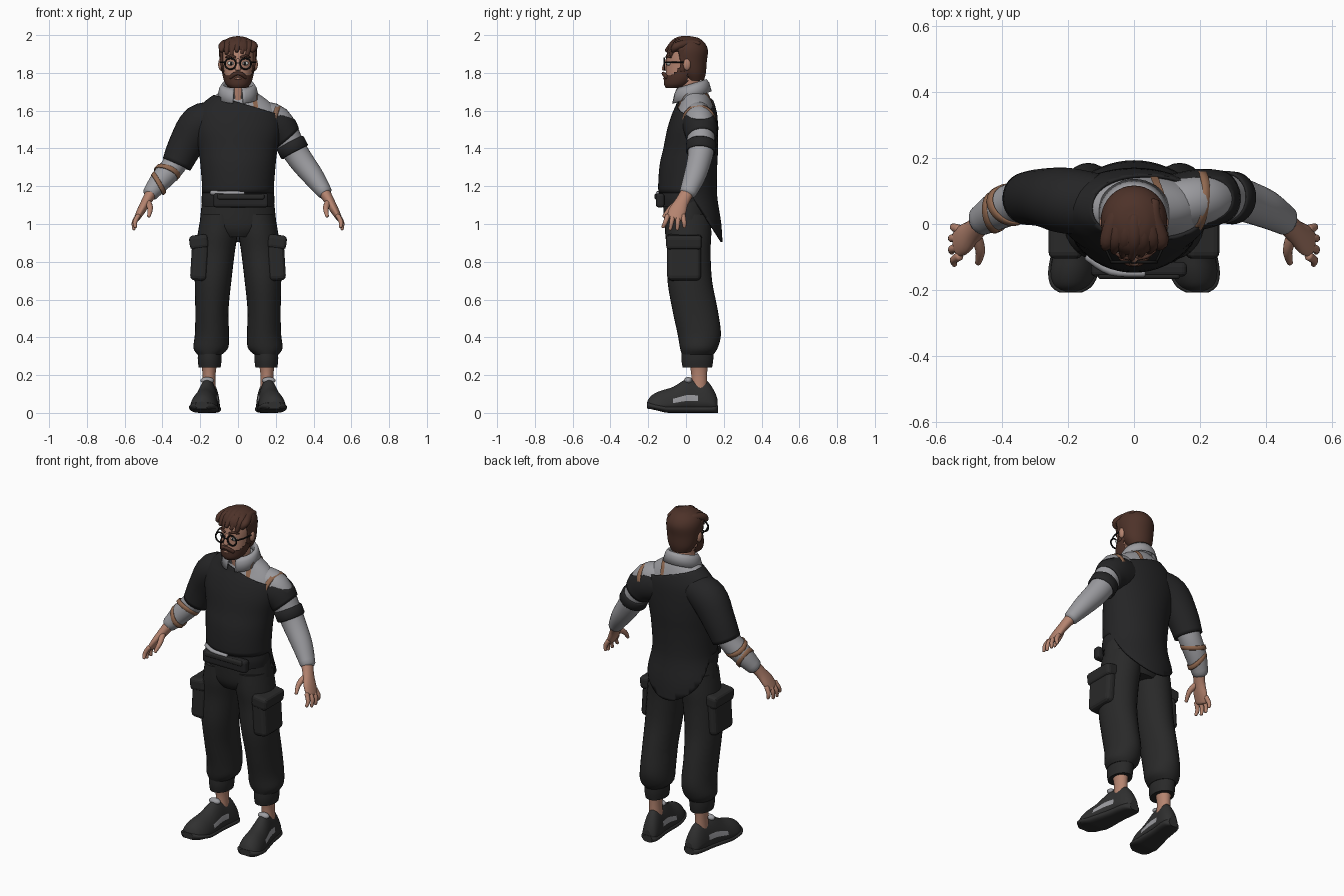
import bpy, bmesh, math
from mathutils import Vector, Matrix

if "Cube" in bpy.data.objects:
    bpy.data.objects.remove(bpy.data.objects["Cube"])


def material(name, *rgb):
    m = bpy.data.materials.new(name)
    m.use_nodes = True
    m.diffuse_color = (*rgb, 1)
    m.node_tree.nodes["Principled BSDF"].inputs["Base Color"].default_value = (*rgb, 1)
    return m


KNIT = material("black knit", .018, .018, .019)
TROUSER = material("charcoal cloth", .022, .022, .022)
SHIRT = material("grey shirt", .33, .33, .35)
SKIN = material("skin", .46, .23, .16)
HAIR = material("brown hair", .075, .032, .022)
TAN = material("tan strap", .28, .14, .08)
SHOE = material("dark shoe", .03, .03, .03)
FRAME = material("frame black", .008, .008, .008)
WHITE = material("eye white", .6, .62, .6)


def finish(name, bm, mats, thick=0, paint=None, smooth=True):
    bmesh.ops.recalc_face_normals(bm, faces=bm.faces)
    for f in bm.faces:
        f.smooth = smooth and len(f.verts) < 6
        if paint and paint(f.calc_center_median()):
            f.material_index = 1
    me = bpy.data.meshes.new(name)
    bm.to_mesh(me)
    bm.free()
    ob = bpy.data.objects.new(name, me)
    bpy.context.collection.objects.link(ob)
    for m in mats:
        me.materials.append(m)
    if thick:
        mod = ob.modifiers.new("thickness", "SOLIDIFY")
        mod.thickness = thick
    return ob


def surface(name, rows, mats, closed=True, caps=True, thick=0, planes=(), keep=None, paint=None):
    """Skin a list of point rows, then trim it."""
    bm = bmesh.new()
    grid = [[bm.verts.new(p) for p in row] for row in rows]
    n = len(grid[0])
    for r0, r1 in zip(grid, grid[1:]):
        for i in range(n if closed else n - 1):
            j = (i + 1) % n
            bm.faces.new((r0[i], r0[j], r1[j], r1[i]))
    if caps:
        bm.faces.new(grid[0])
        bm.faces.new(grid[-1])
    for co, no in planes:
        bmesh.ops.bisect_plane(bm, geom=bm.verts[:] + bm.edges[:] + bm.faces[:], plane_co=co, plane_no=no)
    if keep:
        bad = [f for f in bm.faces if not keep(f.calc_center_median())]
        bmesh.ops.delete(bm, geom=bad, context="FACES")
    return finish(name, bm, mats, thick, paint)


def spline(pts, steps):
    """Smooth interpolation through tuples of any length."""
    p = [pts[0], *pts, pts[-1]]
    out = []
    for a, b, c, d in zip(p, p[1:], p[2:], p[3:]):
        for k in range(steps):
            t = k / steps
            out.append([.5 * (2 * y + (z - x) * t + (2 * x - 5 * y + 4 * z - w) * t * t
                              + (3 * y - x - 3 * z + w) * t ** 3) for x, y, z, w in zip(a, b, c, d)])
    return out + [list(pts[-1])]


def tube(name, pts, mat, flat=False, caps=True, ref=(0, 1, 0), n=28, steps=4, **kw):
    """Ellipse sections (x, y, z, a, b) along a path; flat keeps them level."""
    s = spline(pts, steps)
    pos = [Vector(q[:3]) for q in s]
    rows = []
    for i, q in enumerate(s):
        t = Vector((0, 0, 1)) if flat else (pos[min(i + 1, len(s) - 1)] - pos[max(i - 1, 0)]).normalized()
        u = Vector(ref).cross(t).normalized()
        v = t.cross(u)
        def ring(k, d):
            return [pos[i] + t * d + u * q[3] * k * math.cos(2 * math.pi * j / n)
                    + v * q[4] * k * math.sin(2 * math.pi * j / n) for j in range(n)]
        r = min(q[3], q[4]) * .5
        if caps and not flat and i == 0:
            rows += [ring(.4, -r), ring(.8, -r * .6)]
        rows.append(ring(1, 0))
        if caps and not flat and i == len(s) - 1:
            rows += [ring(.8, r * .6), ring(.4, r)]
    return surface(name, rows, [mat], caps=caps, **kw)


def block(name, loc, size, mat, bevel=.015, rot=0):
    bm = bmesh.new()
    bmesh.ops.create_cube(bm, size=1, matrix=Matrix.Translation(loc) @ Matrix.Rotation(rot, 4, "Y")
                          @ Matrix.Diagonal((*size, 1)))
    bmesh.ops.bevel(bm, geom=bm.edges[:], offset=bevel, segments=3, affect="EDGES", profile=.5)
    return finish(name, bm, [mat], smooth=False)


def ball(name, loc, size, mat):
    bm = bmesh.new()
    bmesh.ops.create_uvsphere(bm, u_segments=20, v_segments=12, radius=1,
                              matrix=Matrix.Translation(loc) @ Matrix.Diagonal((*size, 1)))
    return finish(name, bm, [mat])


def wrap(name, centre, direction, r, width, tilt, mat):
    """A band around a limb, tilted along its axis."""
    d = Vector(direction).normalized()
    u = Vector((0, 1, 0)).cross(d).normalized()
    v = d.cross(u)
    ang = [math.tau * i / 32 for i in range(32)]
    rows = [[Vector(centre) + (u * math.cos(a) + v * math.sin(a)) * r * k + d * (w + tilt * math.cos(a - .6))
             for a in ang] for w, k in ((-width, .93), (-width * .8, 1), (width * .8, 1), (width, .93))]
    return surface(name, rows, [mat], caps=False, thick=.01)


# Sweater: body trimmed by a slanted neckline and a long back tail
body = [(0, .045, .86, .19, .15), (0, .04, 1.0, .21, .147), (0, .01, 1.15, .19, .155), (0, .012, 1.3, .198, .153),
        (0, .025, 1.4, .21, .145), (0, .035, 1.5, .23, .135), (0, .045, 1.58, .225, .12),
        (0, .05, 1.64, .185, .1), (0, .045, 1.69, .12, .085), (0, .035, 1.72, .075, .07)]
neck_cut = ((0, 0, 1.645), (.3, 0, 1))
hem_cuts = [((0, 0, 1.165), (0, 0, 1)), ((0, .02, 1.165), (0, 1.5, 1))]


def below_neck(c):
    return c.z < 1.645 - .3 * c.x


tube("sweater", body, KNIT, flat=True, caps=False, n=48, thick=.01, planes=[neck_cut, *hem_cuts],
     keep=lambda c: below_neck(c) and c.z > 1.165 - 1.5 * max(0, c.y - .02))
tube("right_sleeve", [(-.1, .06, 1.57, .08, .09), (-.2, .07, 1.53, .105, .1), (-.275, .08, 1.42, .093, .088),
                      (-.325, .077, 1.315, .08, .08)], KNIT, caps=False, thick=.012)
tube("left_sleeve", [(.1, .055, 1.53, .1, .09), (.2, .075, 1.515, .105, .092), (.262, .083, 1.455, .08, .08)],
     KNIT, caps=False, thick=.012, planes=[neck_cut], keep=below_neck)

# Shirt: body, left arm and right forearm
shirt = tube("shirt_body", [(x, y, z, a - .012, b - .012) for x, y, z, a, b in body[4:]], SHIRT, flat=True, n=40)
tube("shirt_left_arm", [(.1, .055, 1.57, .08, .075), (.2, .072, 1.54, .088, .08), (.285, .08, 1.41, .07, .07),
                        (.335, .07, 1.335, .065, .064), (.4, .045, 1.25, .056, .058), (.46, .01, 1.165, .04, .045)], SHIRT)
tube("shirt_right_forearm", [(-.28, .08, 1.41, .07, .07), (-.34, .07, 1.31, .063, .064),
                             (-.405, .045, 1.235, .058, .06), (-.465, .01, 1.16, .042, .046)], SHIRT)
wrap("left_arm_band", (.288, .08, 1.405), (.45, -.05, -.85), .08, .03, 0, KNIT)
for k, (x, y, z, r, tilt) in enumerate([(-.375, .058, 1.272, .067, .02), (-.42, .037, 1.215, .061, -.025)]):
    wrap(f"forearm_strap_{k}", (x, y, z), (-.65, -.3, -.75), r, .014, tilt, TAN)
wrap("shoulder_strap_outer", (.195, .07, 1.54), (.85, 0, -.35), .091, .014, .015, TAN)
tube("shirt_hem", [(-.14, -.1, 1.165, .012, .012), (-.07, -.143, 1.163, .012, .012), (.03, -.15, 1.163, .01, .01)],
     SHIRT, ref=(0, 0, 1))

# Strap laid over the shoulder
arc = [(.085 + .02 * math.cos(t), .05 - .14 * math.cos(t), 1.59 + .11 * math.sin(t)) for t in
       [math.pi * i / 24 for i in range(25)]]
strap = surface("shoulder_strap_inner", [[(x + w, y, z) for w in (-.014, 0, .014)] for x, y, z in arc],
                [TAN], closed=False, caps=False)
mod = strap.modifiers.new("lay on shirt", "SHRINKWRAP")
mod.target, mod.offset, mod.wrap_mode = shirt, .006, "ABOVE_SURFACE"

# Collar: folded band open at the throat
rows = []
for rad, dz in ((.07, -.05), (.074, 0), (.084, .008), (.098, -.015), (.112, -.065)):
    row = []
    for i in range(37):
        a = math.radians(-90 + 14 + 332 * i / 36)
        y = .03 + rad * .95 * math.sin(a)
        row.append((rad * math.cos(a), y, 1.735 + .3 * (y - .03) + dz))
    rows.append(row)
surface("collar", rows, [SHIRT], closed=False, caps=False, thick=.006)

# Head
tube("neck", [(0, .035, 1.6, .06, .06), (0, .02, 1.7, .058, .06), (0, .01, 1.8, .06, .06)], SKIN)
face = [(0, -.058, 1.725, .035, .04), (0, -.045, 1.745, .056, .062), (0, -.028, 1.78, .07, .08),
        (0, -.012, 1.83, .078, .094), (0, -.002, 1.89, .084, .1), (0, .003, 1.94, .08, .092), (0, .005, 1.975, .05, .055)]
tube("head", face, SKIN, flat=True)
tube("beard", [(x, y, z - .005, a + .009, b + .009) for x, y, z, a, b in face[:5]], HAIR, flat=True, steps=8, n=40,
     keep=lambda c: c.y < .01 and c.z < 1.785 + .9 * max(0, c.y + .08))
tube("moustache", [(-.04, -.1, 1.775, .008, .01), (-.02, -.117, 1.793, .009, .011), (0, -.121, 1.797, .008, .009),
                   (.02, -.117, 1.793, .009, .011), (.04, -.1, 1.775, .008, .01)], HAIR, ref=(0, 0, 1), n=12)
ball("lower_lip", (0, -.114, 1.77), (.018, .008, .006), SKIN)
tube("nose", [(0, -.098, 1.87, .009, .01), (0, -.112, 1.835, .013, .012), (0, -.115, 1.818, .016, .013)], SKIN, n=14)
for s, side in ((1, "left"), (-1, "right")):
    ball(side + "_ear", (s * .091, .005, 1.845), (.014, .02, .032), SKIN)
    ball(side + "_eye", (s * .036, -.091, 1.85), (.02, .012, .011), WHITE)
    ball(side + "_iris", (s * .036, -.1, 1.85), (.007, .006, .008), FRAME)
    tube(side + "_brow", [(s * .015, -.104, 1.882, .006, .006), (s * .04, -.098, 1.89, .006, .007),
                          (s * .065, -.08, 1.882, .004, .004)], HAIR, ref=(0, 0, 1), n=10)
    bpy.ops.mesh.primitive_torus_add(location=(s * .04, -.115, 1.848), rotation=(math.pi / 2, 0, 0), major_radius=.029,
                                     minor_radius=.0045, major_segments=28, minor_segments=8)
    rim = bpy.context.object
    rim.name = side + "_glasses_rim"
    rim.data.materials.append(FRAME)
    bpy.ops.object.shade_smooth()
    tube(side + "_glasses_arm", [(s * .068, -.112, 1.855, .004, .004), (s * .09, -.06, 1.857, .004, .004),
                                 (s * .095, .005, 1.857, .004, .004)], FRAME, ref=(0, 0, 1), n=8)
block("glasses_bridge", (0, -.117, 1.852), (.024, .006, .006), FRAME, .002)

# Hair: cap plus swept locks
tube("hair_cap", [(0, .045, 1.76, .06, .05), (0, .035, 1.8, .082, .07), (0, .018, 1.86, .096, .092),
                  (0, .01, 1.92, .1, .106), (0, .008, 1.96, .085, .09), (0, .01, 1.985, .05, .055), (0, .01, 1.993, .02, .02)],
     HAIR, flat=True, steps=6, n=40, keep=lambda c: c.y > -.025 or c.z > 1.915)
for k in range(7):
    x = -.08 + .027 * k
    drop = .012 * (k % 3)
    tube(f"hair_lock_{k}", [(x * .5 + .02, .07, 1.955, .016, .012), (x * .7, .02, 1.975 - abs(x) * .2, .025, .02),
                            (x, -.05, 1.965 - abs(x) * .3, .024, .022),
                            (x - .008, -.103 + abs(x) * .4, 1.915 - drop, .01, .012)], HAIR, ref=(0, 0, 1), n=14)
for s, side in ((1, "left"), (-1, "right")):
    tube(side + "_sideburn", [(s * .088, -.02, 1.93, .012, .025), (s * .086, -.015, 1.87, .008, .018),
                              (s * .082, -.02, 1.81, .007, .014)], HAIR, n=12)

# Hips, belt and front pouch
tube("trouser_hips", [(0, .015, .93, .12, .1), (0, .012, .98, .195, .122), (0, .01, 1.08, .195, .13),
                      (0, .01, 1.18, .18, .135)], TROUSER, flat=True, n=36)
tube("belt", [(0, 0, 1.09, .19, .142), (0, 0, 1.13, .193, .148), (0, 0, 1.165, .19, .145)], KNIT, flat=True, n=36)
block("belt_pouch", (.015, -.137, 1.125), (.29, .045, .075), KNIT)
block("belt_flap", (.015, -.142, 1.145), (.25, .05, .03), TROUSER, .01)

for s, side in ((1, "left"), (-1, "right")):
    # Trouser legs, cuffs and cargo pockets
    leg = [(.1, .01, 1.05, .095, .12), (.108, .012, .95, .105, .122), (.12, .015, .85, .103, .115),
           (.132, .02, .7, .097, .118), (.138, .047, .55, .088, .12), (.138, .07, .42, .09, .115),
           (.144, .068, .345, .092, .1), (.15, .062, .31, .066, .084)]
    tube(side + "_trouser_leg", [(s * x, *r) for x, *r in leg], TROUSER, flat=True)
    tube(side + "_trouser_cuff", [(s * .15, .06, .24, .058, .078), (s * .15, .06, .28, .063, .084),
                                  (s * .15, .062, .325, .062, .084)], TROUSER, flat=True)
    block(side + "_cargo_pocket", (s * .203, -.01, .81), (.09, .18, .22), TROUSER, .025, -s * .06)
    block(side + "_pocket_flap", (s * .207, -.01, .905), (.1, .19, .075), TROUSER, .02, s * .12)
    # Ankles and shoes
    tube(side + "_ankle", [(s * .153, .068, .12, .036, .045), (s * .153, .07, .2, .034, .042),
                           (s * .153, .065, .28, .045, .05)], SKIN, flat=True)
    shape = spline([(-.205, .03, .06), (-.185, .058, .09), (-.14, .072, .115), (-.07, .068, .137), (0, .058, .178),
                    (.05, .053, .178), (.11, .052, .17), (.15, .045, .115), (.168, .025, .07)], 4)
    rows, soles = [], []
    for y, w, h in shape:
        cx = .163 - .14 * y
        ang = [math.tau * i / 32 for i in range(32)]
        taper = [max(0, math.sin(a)) for a in ang]
        rows.append([(s * (cx + w * math.cos(a) * (1 - .15 * t)), y, .02 + (h - .02) * t ** .8)
                     for a, t in zip(ang, taper)])
        lift = .02 * max(0, -y - .1) / .1
        soles.append([(s * (cx + (w + .005) * math.copysign(abs(math.cos(a)) ** .5, math.cos(a))), y * 1.01,
                       .02 + lift + .02 * math.sin(a) * (1 - lift * 10)) for a in ang])
    surface(side + "_shoe_upper", rows, [SHOE, SHIRT],
            paint=lambda c: -.07 < c.y < .06 and .065 < c.z - .15 * c.y < .09)
    surface(side + "_shoe_sole", soles, [SHOE])
    ball(side + "_shoe_tongue", (s * .163, .012, .172), (.036, .022, .018), SHIRT)
    # Hands
    tube(side + "_palm", [(s * .45, .015, 1.18, .033, .036), (s * .485, -.02, 1.12, .026, .036),
                          (s * .513, -.045, 1.07, .022, .046), (s * .535, -.06, 1.03, .016, .042)], SKIN)
    for i in range(4):
        y, mid = -.097 + .027 * i, abs(i - 1.5)
        tube(f"{side}_finger_{i}", [(s * .528, y, 1.045, .013, .014), (s * (.553 - .005 * mid), y - .012 + .006 * i, 1.01, .012, .012),
                                    (s * (.555 - .008 * mid), y - .025 + .011 * i, .965 + .012 * mid, .008, .009)], SKIN, n=12)
    tube(side + "_thumb", [(s * .48, -.03, 1.12, .018, .018), (s * .465, -.08, 1.085, .015, .014),
                           (s * .472, -.118, 1.04, .009, .009)], SKIN, n=12)
